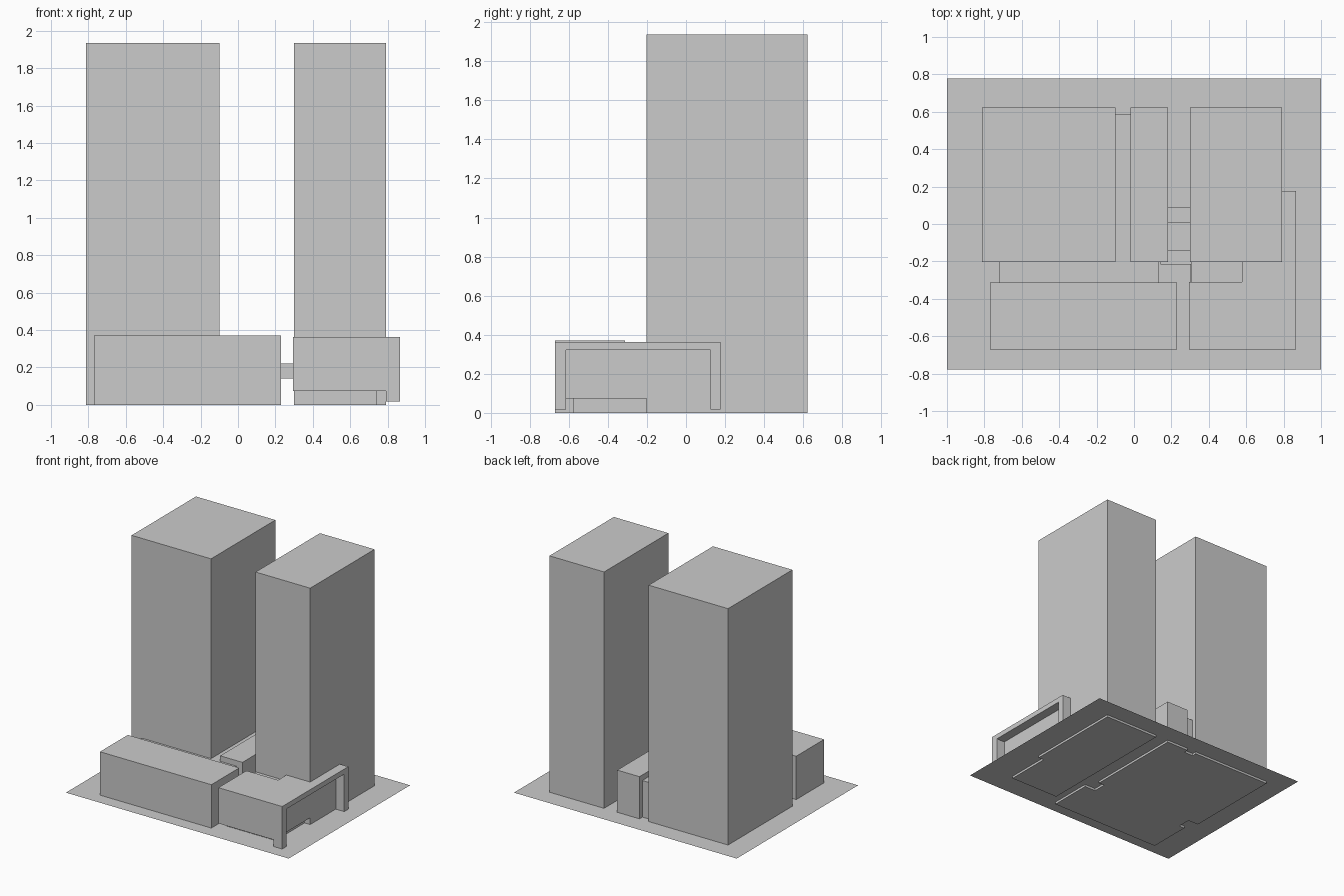
import bpy, bmesh

if "Cube" in bpy.data.objects:
    bpy.data.objects.remove(bpy.data.objects["Cube"])


def prism(name, outline, axis, lo, hi):
    """Extrude a 2D outline: axis 'z' uses (x, y) points, axis 'x' uses (y, z) points."""
    bm = bmesh.new()
    place = (lambda a, b, d: (a, b, d)) if axis == 'z' else (lambda a, b, d: (d, a, b))
    face = bm.faces.new([bm.verts.new(place(a, b, lo)) for a, b in outline])
    if hi > lo:
        ext = bmesh.ops.extrude_face_region(bm, geom=[face])
        verts = [g for g in ext['geom'] if isinstance(g, bmesh.types.BMVert)]
        bmesh.ops.translate(bm, verts=verts, vec=place(0, 0, hi - lo))
        bmesh.ops.recalc_face_normals(bm, faces=bm.faces[:])
    mesh = bpy.data.meshes.new(name)
    bm.to_mesh(mesh)
    bm.free()
    obj = bpy.data.objects.new(name, mesh)
    bpy.context.collection.objects.link(obj)
    return obj


def block(name, x, y, z):
    """Axis-aligned box from (min, max) ranges."""
    outline = [(x[0], y[0]), (x[1], y[0]), (x[1], y[1]), (x[0], y[1])]
    return prism(name, outline, 'z', *z)


GROUND = 0.018   # site sheet sits just above the building bottoms
TOWER_Y = (-0.203, 0.622)

# Site sheet
block("site_plate", (-1, 1), (-0.778, 0.778), (GROUND, GROUND))

# Two towers and the low block between them
block("left_tower", (-0.813, -0.10), TOWER_Y, (0, 1.936))
block("right_tower", (0.30, 0.79), TOWER_Y, (0, 1.936))
block("middle_block", (-0.018, 0.182), TOWER_Y, (0, 0.36))

# Left podium and its links to the tower and middle block
block("left_podium", (-0.77, 0.23), (-0.67, -0.313), (0, 0.37))
block("left_podium_link", (-0.72, 0.13), (-0.313, -0.203), (0, 0.315))
block("tower_link", (-0.10, -0.018), (-0.208, 0.585), (0, 0.315))

# Footbridges from middle block to right tower
block("front_footbridge", (0.143, 0.305), (-0.217, -0.14), (0.14, 0.222))
block("rear_footbridge", (0.182, 0.30), (0.005, 0.092), (0.14, 0.222))

# Right podium: raised L-shaped volume over a recessed base
prism("right_podium", [(0.293, -0.67), (0.79, -0.67), (0.79, -0.203),
                       (0.577, -0.203), (0.577, -0.31), (0.293, -0.31)],
      'z', 0.073, 0.363)
block("right_podium_base", (0.30, 0.74), (-0.577, -0.203), (0, 0.073))
block("right_podium_link", (0.305, 0.577), (-0.31, -0.203), (0.0, 0.315))

# Portal frame along the right side
prism("side_portal_frame", [(-0.67, GROUND), (-0.67, 0.363), (0.177, 0.363), (0.177, GROUND),
                            (0.125, GROUND), (0.125, 0.322), (-0.615, 0.322), (-0.615, GROUND)],
      'x', 0.79, 0.866)
